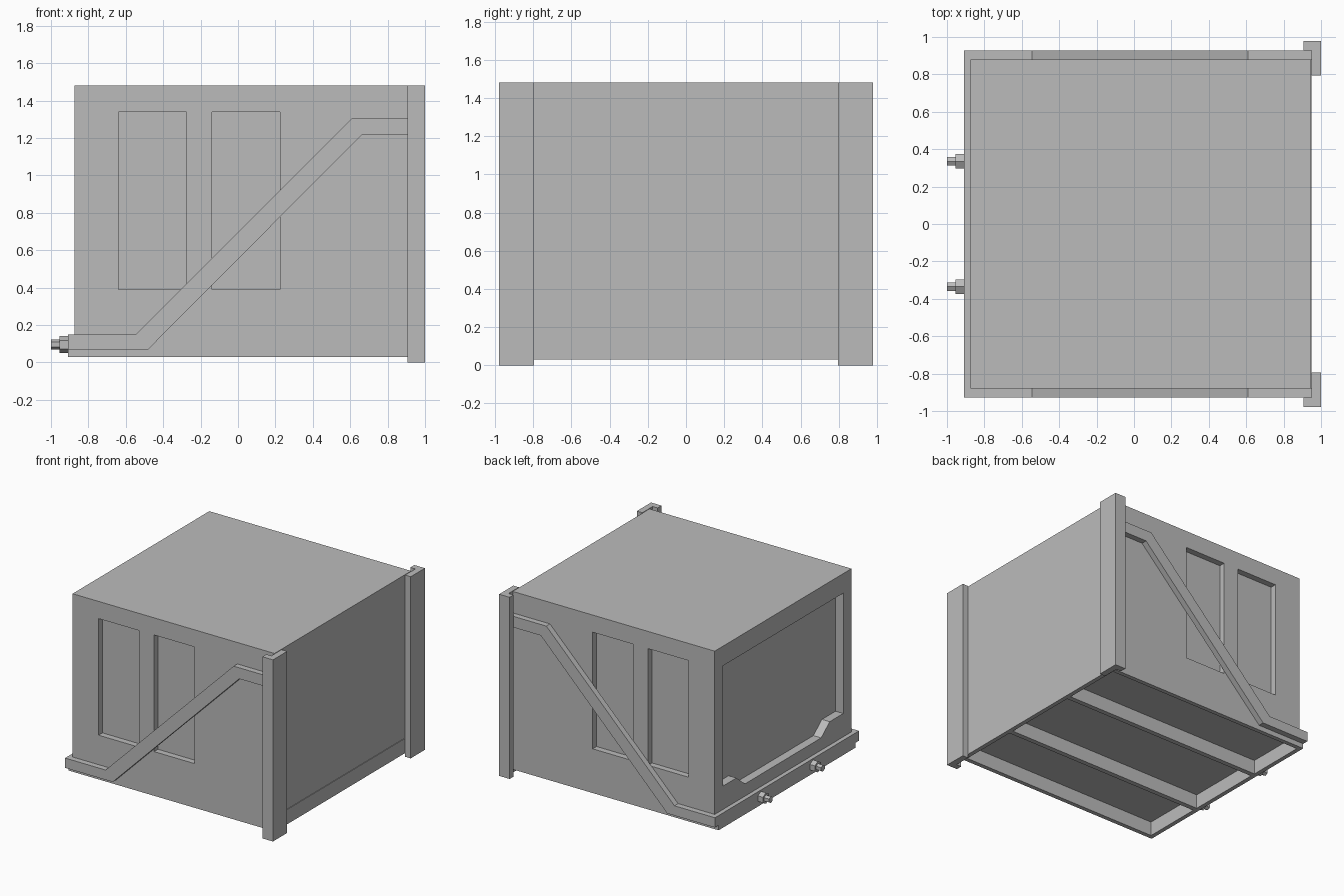
import bpy
import bmesh
from mathutils import Matrix

if "Cube" in bpy.data.objects:
    bpy.data.objects.remove(bpy.data.objects["Cube"], do_unlink=True)

grey = bpy.data.materials.new("plain grey")
grey.use_nodes = True
colour = (0.5, 0.5, 0.5, 1)
grey.diffuse_color = colour
grey.node_tree.nodes["Principled BSDF"].inputs["Base Color"].default_value = colour


def finish(name, bm):
    bmesh.ops.recalc_face_normals(bm, faces=bm.faces)
    mesh = bpy.data.meshes.new(name)
    bm.to_mesh(mesh)
    bm.free()
    mesh.materials.append(grey)
    obj = bpy.data.objects.new(name, mesh)
    bpy.context.scene.collection.objects.link(obj)
    return obj


def prism(name, profile, axis, start, end):
    """Extrude a 2D profile along one axis, the profile using the other two."""
    def place(p, d):
        return {"x": (d, p[0], p[1]), "y": (p[0], d, p[1]), "z": (p[0], p[1], d)}[axis]
    bm = bmesh.new()
    rings = [[bm.verts.new(place(p, d)) for p in profile] for d in (start, end)]
    for ring in rings:
        bm.faces.new(ring)
    n = len(profile)
    for i in range(n):
        j = (i + 1) % n
        bm.faces.new((rings[0][i], rings[0][j], rings[1][j], rings[1][i]))
    return finish(name, bm)


def box(name, x, y, z):
    corners = [(x[0], y[0]), (x[1], y[0]), (x[1], y[1]), (x[0], y[1])]
    return prism(name, corners, "z", *z)


def cut(target, cutter):
    """Subtract the cutter, apply the result and remove the cutter."""
    cutter.hide_render = True
    mod = target.modifiers.new("cut", "BOOLEAN")
    mod.operation = "DIFFERENCE"
    mod.solver = "EXACT"
    mod.object = cutter
    bpy.ops.object.select_all(action="DESELECT")
    bpy.context.view_layer.objects.active = target
    target.select_set(True)
    bpy.ops.object.modifier_apply(modifier=mod.name)
    bpy.data.objects.remove(cutter, do_unlink=True)


SIDE = 0.88      # half width of the body
FLOOR = 0.15     # top of the base frame

# Main body with two recessed panels on each side
body = box("body", (-0.875, 0.945), (-SIDE, SIDE), (FLOOR, 1.48))
for s in (-1, 1):
    for x in (-0.64, -0.14):
        cut(body, box("panel_cutter", (x, x + 0.365),
                      sorted((s * (SIDE - 0.05), s * 1.2)), (0.39, 1.34)))

# Large recess in the end wall, with raised lower corners
half = [(0.49, 0.25), (0.6, 0.34), (0.775, 0.34), (0.775, 1.32)]
opening = half + [(-y, z) for y, z in reversed(half)]
cut(body, prism("opening_cutter", opening, "x", -1.2, -0.805))

# Base frame, open underneath in three long bays
base = box("base_frame", (-0.91, 0.95), (-SIDE, SIDE), (0.03, FLOOR))
for y0, y1 in ((-0.845, -0.355), (-0.315, 0.315), (0.355, 0.845)):
    cut(base, box("bay_cutter", (-0.875, 0.915), (y0, y1), (-0.1, FLOOR - 0.005)))

# Diagonal side braces and angle-section corner posts
brace = [(-0.91, 0.07), (-0.48, 0.07), (0.66, 1.215), (0.95, 1.215),
         (0.95, 1.305), (0.61, 1.305), (-0.545, FLOOR), (-0.91, FLOOR)]
angle = [(0.905, 0.978), (1, 0.978), (1, 0.795), (0.95, 0.795),
         (0.95, 0.927), (0.905, 0.927)]
for s, side in ((-1, "right"), (1, "left")):
    prism("brace_" + side, brace, "y", s * SIDE, s * 0.927)
    prism("corner_post_" + side, [(x, s * y) for x, y in angle], "z", 0, 1.48)


# Hexagonal nuts and stub bolts on the end of the base
def hex_rod(name, y, radius, x0, x1):
    bm = bmesh.new()
    turn = Matrix.Rotation(1.5707963, 4, "Y")
    turn = Matrix.Rotation(1.5707963, 4, "X") @ turn
    bmesh.ops.create_cone(bm, cap_ends=True, segments=6, radius1=radius,
                          radius2=radius, depth=x1 - x0,
                          matrix=Matrix.Translation(((x0 + x1) / 2, y, 0.095)) @ turn)
    return finish(name, bm)


for y, side in ((-0.335, "right"), (0.335, "left")):
    hex_rod("nut_" + side, y, 0.045, -0.955, -0.9)
    hex_rod("bolt_" + side, y, 0.027, -1.0, -0.9)
